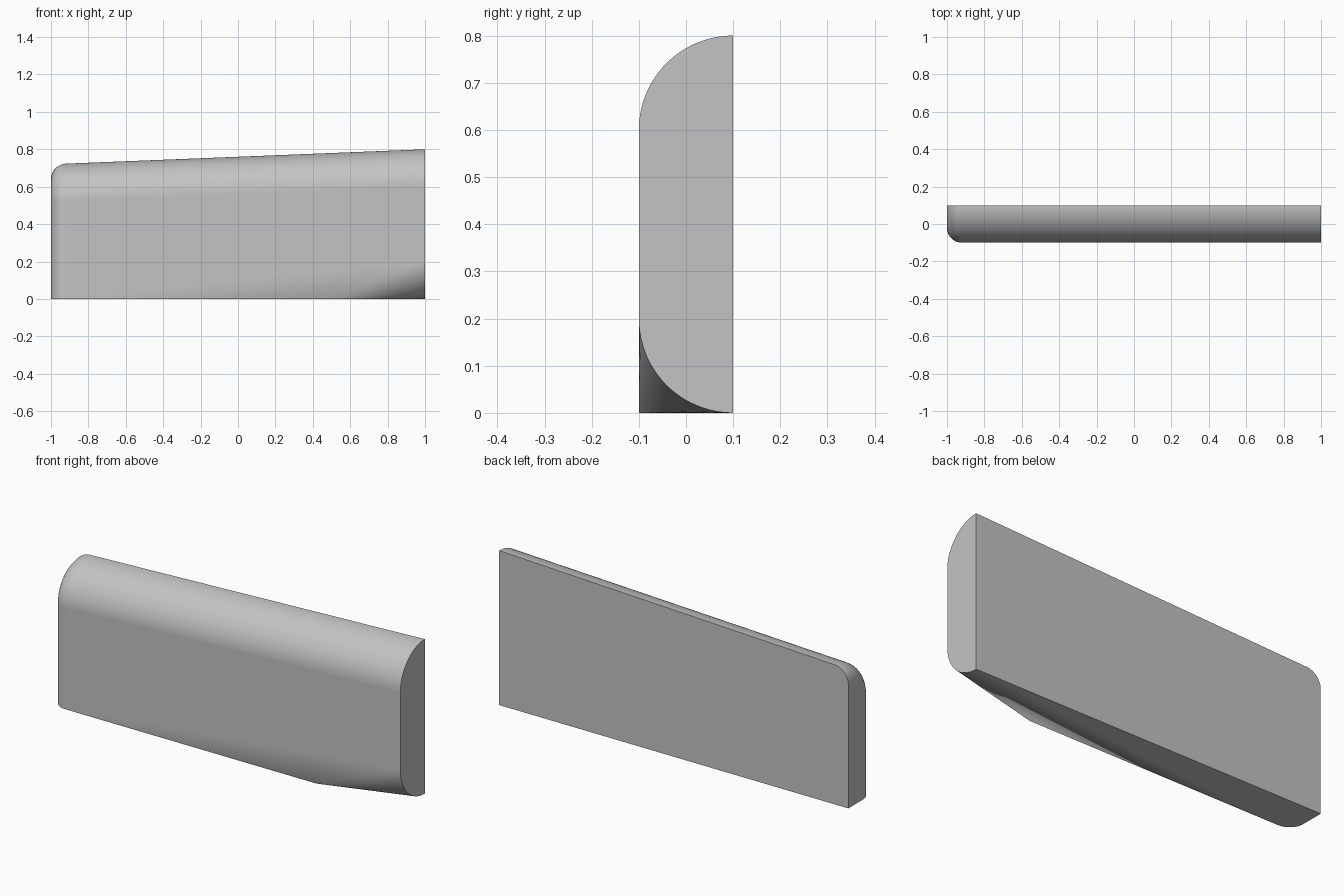
import bpy
import bmesh
from math import sin, cos, pi, sqrt, radians

cube = bpy.data.objects.get("Cube")
if cube:
    bpy.data.objects.remove(cube, do_unlink=True)

BACK, FRONT = 0.1, -0.1
ROUND = 0.2        # rounding of the top front edge
END_ROUND = 0.08   # rounding around the left-hand end
TAPER_X = 0.52     # where the lower front corner starts to be cut away
ARC_STEPS, END_STEPS = 24, 12


def section(x, inset, low_radius):
    """Outline at x: top arc from the back, front face, lower arc to the back."""
    top = 0.8 - 0.04 * (1 - x) - inset
    front = FRONT + inset
    r = ROUND - inset
    angles = [pi / 2 * i / ARC_STEPS for i in range(ARC_STEPS + 1)]
    upper = [(x, BACK - r * sin(a), top - r + r * cos(a)) for a in angles]
    lower = [(x, front + low_radius * (1 - cos(a)), low_radius * (1 - sin(a)))
             for a in angles]
    return upper + lower + [(x, BACK, 0)]


# Rounded end, straight body, then the conical cut at the other end
sections = []
for i in range(END_STEPS + 1):
    a = pi / 2 * i / END_STEPS
    sections.append(section(-1 + END_ROUND * (1 - cos(a)),
                            END_ROUND * (1 - sin(a)), 0))
sections += [section(TAPER_X, 0, 0), section(1, 0, ROUND)]

# Loft the outlines into one closed solid
bm = bmesh.new()
rings = [[bm.verts.new(p) for p in s] for s in sections]
for a, b in zip(rings, rings[1:]):
    for i in range(len(a)):
        j = (i + 1) % len(a)
        bm.faces.new((a[i], a[j], b[j], b[i]))
bm.faces.new(rings[0])
bm.faces.new(rings[-1])
bmesh.ops.remove_doubles(bm, verts=bm.verts, dist=0.00001)
bmesh.ops.dissolve_limit(bm, angle_limit=0.002, verts=bm.verts, edges=bm.edges)
bmesh.ops.recalc_face_normals(bm, faces=bm.faces)

mesh = bpy.data.meshes.new("rounded_panel")
bm.to_mesh(mesh)
bm.free()
panel = bpy.data.objects.new("rounded_panel", mesh)
bpy.context.collection.objects.link(panel)

# Light grey finish
grey = bpy.data.materials.new("light_grey")
grey.use_nodes = True
colour = (0.55, 0.55, 0.55, 1)
grey.diffuse_color = colour
grey.node_tree.nodes["Principled BSDF"].inputs["Base Color"].default_value = colour
mesh.materials.append(grey)

# Smooth curves, crisp corners, flat large faces
bpy.ops.object.select_all(action='DESELECT')
panel.select_set(True)
bpy.context.view_layer.objects.active = panel
bpy.ops.object.shade_smooth_by_angle(angle=radians(30))
weighted = panel.modifiers.new("even_shading", 'WEIGHTED_NORMAL')
weighted.keep_sharp = True
